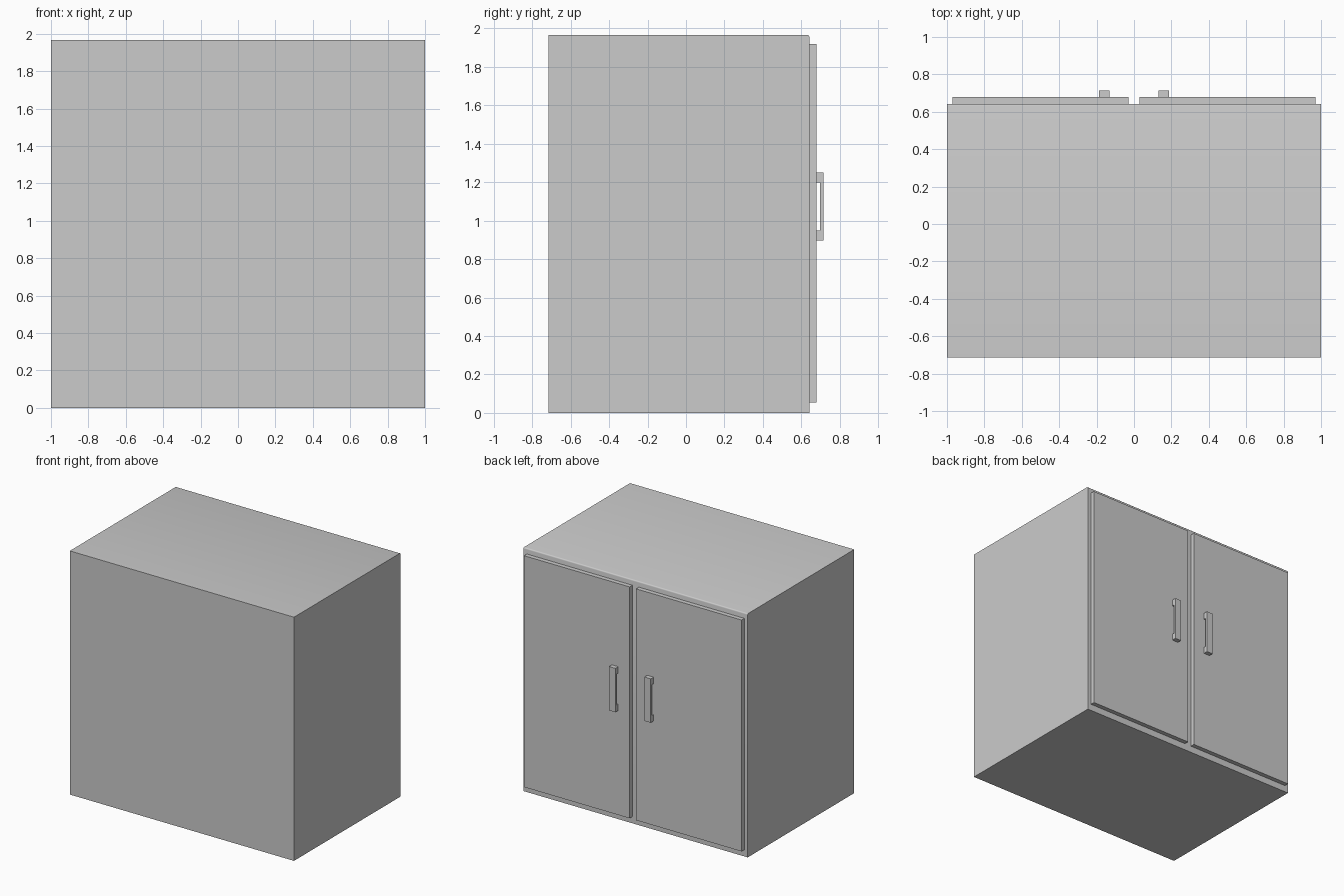
import bpy, bmesh, math

if "Cube" in bpy.data.objects:
    bpy.data.objects.remove(bpy.data.objects["Cube"])


def extrude_profile(name, profile, x0, x1):
    """Extrude a closed (y, z) profile from x0 to x1."""
    bm = bmesh.new()
    face = bm.faces.new([bm.verts.new((x0, y, z)) for y, z in profile])
    ext = bmesh.ops.extrude_face_region(bm, geom=[face], use_keep_orig=True)
    moved = [v for v in ext["geom"] if isinstance(v, bmesh.types.BMVert)]
    bmesh.ops.translate(bm, verts=moved, vec=(x1 - x0, 0, 0))
    bmesh.ops.recalc_face_normals(bm, faces=bm.faces)
    mesh = bpy.data.meshes.new(name)
    bm.to_mesh(mesh)
    bm.free()
    obj = bpy.data.objects.new(name, mesh)
    bpy.context.collection.objects.link(obj)
    return obj


def rect(y0, y1, z0, z1):
    return [(y0, z0), (y1, z0), (y1, z1), (y0, z1)]


BACK, FRONT, DOOR, GRIP = -0.715, 0.642, 0.678, 0.715
TOP, R = 1.965, 0.01

# Cabinet body, with a small rounded edge on top above the doors
arc = [(FRONT - R + R * math.cos(a), TOP - R + R * math.sin(a))
       for a in (i * math.pi / 6 for i in range(4))]
body = extrude_profile("cabinet_body",
                       [(BACK, 0), (FRONT, 0)] + arc + [(BACK, TOP)], -1, 1)
bpy.context.view_layer.objects.active = body
body.select_set(True)
bpy.ops.object.shade_smooth_by_angle(angle=math.radians(35))
body.select_set(False)

# Bracket-shaped handle profile: grip bar with two feet on the door
handle = [(DOOR, 0.896), (GRIP, 0.896), (GRIP, 1.25), (DOOR, 1.25),
          (DOOR, 1.198), (0.698, 1.198), (0.698, 0.948), (DOOR, 0.948)]

# Mirrored pair of doors and handles
for side, s in (("left", -1), ("right", 1)):
    extrude_profile(f"{side}_door", rect(FRONT, DOOR, 0.054, 1.92),
                    s * 0.029, s * 0.97)
    extrude_profile(f"{side}_handle", handle, s * 0.13, s * 0.186)
